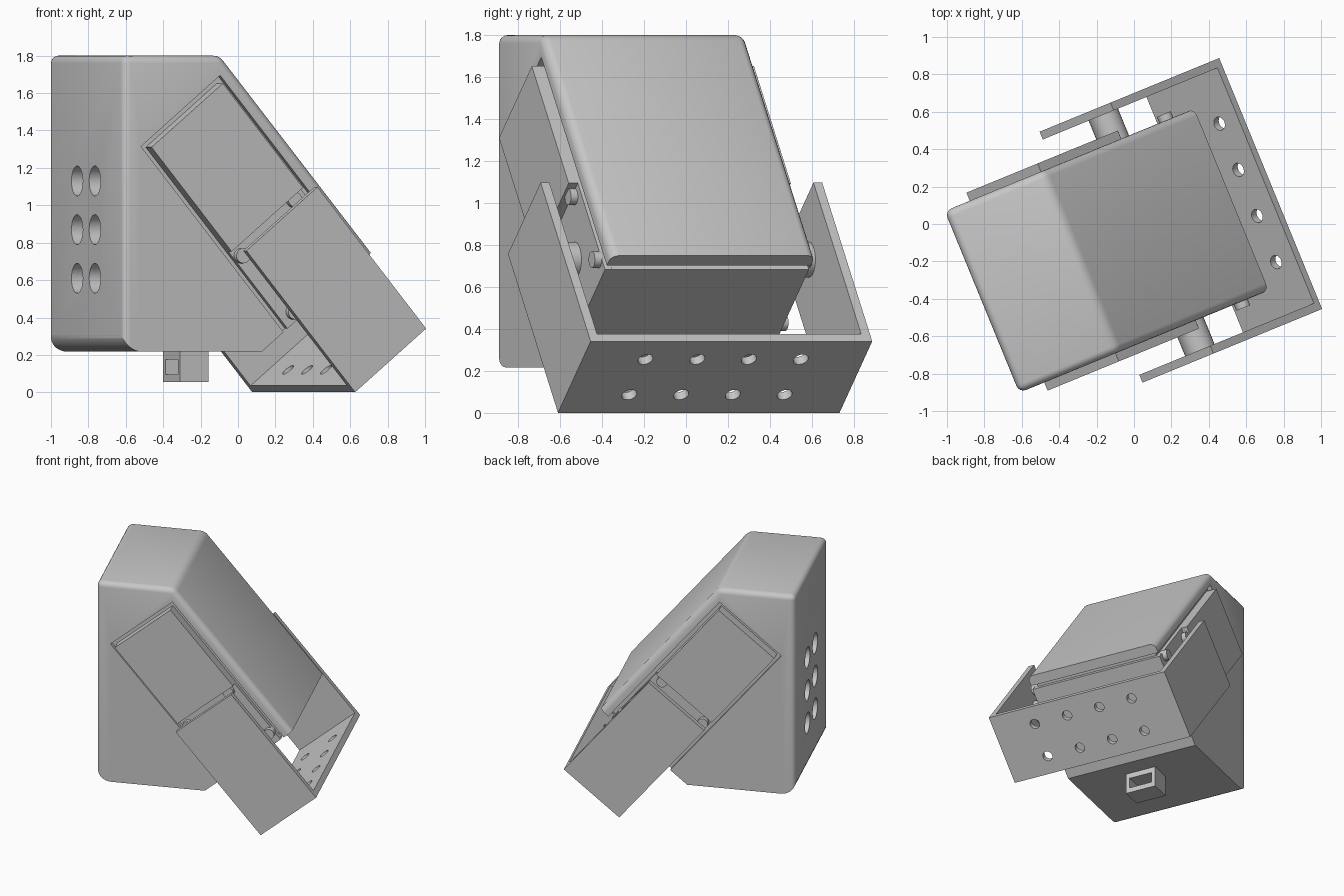
import bpy, bmesh, math
from mathutils import Matrix, Vector

cube = bpy.data.objects.get("Cube")
if cube:
    bpy.data.objects.remove(cube, do_unlink=True)

grey = bpy.data.materials.new("plain grey")
grey.use_nodes = True
grey.diffuse_color = (0.57, 0.57, 0.57, 1)
grey.node_tree.nodes["Principled BSDF"].inputs["Base Color"].default_value = grey.diffuse_color

# Frames: the whole model is turned on its base; the tilted frame follows the sloped face
TILT = math.radians(50.3)
C, S = math.cos(TILT), math.sin(TILT)
ON_EDGE = Matrix.Rotation(math.pi / 2, 4, 'X')
BASE = Matrix.Rotation(math.radians(22.3), 4, 'Z') @ Matrix.Translation((0, -0.077, 0))
SLOPE = BASE @ Matrix.Translation((-0.34, 0, 1.8)) @ Matrix.Rotation(TILT, 4, 'Y')
HALF = 0.525
END = 1.365


def finish(bm, name, matrix):
    bmesh.ops.recalc_face_normals(bm, faces=bm.faces)
    bm.transform(matrix)
    mesh = bpy.data.meshes.new(name)
    bm.to_mesh(mesh)
    bm.free()
    mesh.materials.append(grey)
    obj = bpy.data.objects.new(name, mesh)
    bpy.context.collection.objects.link(obj)
    return obj


def extruded(points, low, high):
    bm = bmesh.new()
    rings = [[bm.verts.new((x, y, z)) for x, y in points] for z in (low, high)]
    for ring in rings:
        bm.faces.new(ring)
    for i in range(len(points)):
        bm.faces.new((rings[0][i - 1], rings[0][i], rings[1][i], rings[1][i - 1]))
    bmesh.ops.recalc_face_normals(bm, faces=bm.faces)
    return bm


def box(name, xs, ys, zs, matrix):
    (a, b), (c, d) = xs, ys
    return finish(extruded([(a, c), (b, c), (b, d), (a, d)], *zs), name, matrix)


def rod(name, centre, axis, radius, length):
    bm = bmesh.new()
    bmesh.ops.create_cone(bm, cap_ends=True, segments=32, radius1=radius,
                          radius2=radius, depth=length)
    turn = Vector((0, 0, 1)).rotation_difference(Vector(axis)).to_matrix().to_4x4()
    return finish(bm, name, BASE @ Matrix.Translation(centre) @ turn)


def activate(obj):
    bpy.ops.object.select_all(action='DESELECT')
    obj.select_set(True)
    bpy.context.view_layer.objects.active = obj


def cut(target, cutters, operation='DIFFERENCE'):
    activate(target)
    for cutter in cutters:
        mod = target.modifiers.new("cut", 'BOOLEAN')
        mod.operation = operation
        mod.solver = 'EXACT'
        mod.object = cutter
        bpy.ops.object.modifier_apply(modifier=mod.name)
        bpy.data.objects.remove(cutter, do_unlink=True)


def smooth(obj):
    activate(obj)
    bpy.ops.object.shade_smooth_by_angle(angle=math.radians(32))


def on_slope(s, depth):
    return -0.34 + C * s - S * depth, 1.8 - S * s - C * depth


# Housing: a soft-edged block, trimmed below to a round heel, flat floor and slanted underside
BACK, FLOOR, HEEL = -0.91, 0.217, 0.11
tail = on_slope(END + 0.3, 0)
bm = extruded([(BACK, -0.1), (BACK, 1.8), (-0.34, 1.8), tail, (tail[0], -0.1)], -HALF, HALF)
bmesh.ops.bevel(bm, geom=bm.edges[:], offset=0.04, offset_type='OFFSET',
                segments=4, profile=0.5, affect='EDGES')
housing = finish(bm, "housing", BASE @ ON_EDGE)

toe = on_slope(END, (on_slope(END, 0)[1] - FLOOR) / C)
trim = [on_slope(END, -0.6), toe]
for i in range(9):
    a = math.radians(270 - 90 * i / 8)
    trim.append((BACK - 0.002 + HEEL * (1 + math.cos(a)), FLOOR + HEEL * (1 + math.sin(a))))
trim += [(BACK - 0.2, FLOOR + HEEL + 0.01), (BACK - 0.2, 2.3)]
cut(housing, [finish(extruded(trim, -1, 1), "trim_block", BASE @ ON_EDGE)], 'INTERSECT')

# Narrow grooves framing both cheeks and crossing the underside
GAP, TOP, LOW, DEEP = 0.03, 0.075, 0.64, 0.035
frame = [(TOP, -TOP), (2, -TOP), (2, -TOP - GAP), (TOP + GAP, -TOP - GAP),
         (TOP + GAP, -LOW), (2, -LOW), (2, -LOW - GAP), (TOP, -LOW - GAP)]
cutters = [box("groove_cutter", (END - DEEP, 2.1), (-1, 1),
               (-TOP - GAP + 0.001, -TOP - 0.001), SLOPE)]
for side in (-1, 1):
    low, high = sorted((side * (HALF - DEEP), side * (HALF + 0.1)))
    cutters.append(finish(extruded(frame, low, high), "groove_cutter", SLOPE @ ON_EDGE))

# Round recesses in the back wall
for y in (-0.125, 0.125):
    for z in (0.61, 0.87, 1.13):
        cutters.append(rod("recess_cutter", (BACK, y, z), (1, 0, 0), 0.08, 0.14))
cut(housing, cutters)
smooth(housing)

# Cheek plates, pivots and bolts on both sides
PIVOT_X, PIVOT_Z = 0.07, 0.73
for side, word in ((-1, "right"), (1, "left")):
    ys = sorted((side * 0.5, side * 0.572))
    box(word + "_cheek_plate", (TOP + GAP, 0.83), ys, (-LOW, -TOP - GAP), SLOPE)
    smooth(rod(word + "_pivot", (PIVOT_X, side * 0.6, PIVOT_Z), (0, 1, 0), 0.085, 0.18))
    for dx, dz in ((0.3, 0), (-0.3, 0), (0, 0.3), (0, -0.3)):
        smooth(rod(word + "_bolt", (PIVOT_X + dx, side * 0.53, PIVOT_Z + dz),
                   (0, 1, 0), 0.04, 0.06))

# U-shaped bracket with two rows of holes in its cross plate
OUT, INN, TIP, FAR, WALL = 0.725, 0.68, 0.841, 1.824, 0.045
shape = [(TIP, -OUT), (FAR, -OUT), (FAR, OUT), (TIP, OUT),
         (TIP, INN), (FAR - WALL, INN), (FAR - WALL, -INN), (TIP, -INN)]
bracket = finish(extruded(shape, -0.62, -0.087), "swivel_bracket", SLOPE)
drills = []
for depth in (0.222, 0.486):
    x, z = on_slope(FAR - WALL / 2, depth)
    for y in (-0.4, -0.133, 0.133, 0.4):
        drills.append(rod("drill", (x, y, z), (C, 0, -S), 0.037, 0.2))
cut(bracket, drills)
smooth(bracket)

# Hollow socket under the floor
socket = box("cable_socket", (-0.415, -0.25), (-0.12, 0.12), (0.055, 0.25), BASE)
cut(socket, [box("socket_cutter", (-0.5, -0.2), (-0.09, 0.09), (0.095, 0.175), BASE)])
